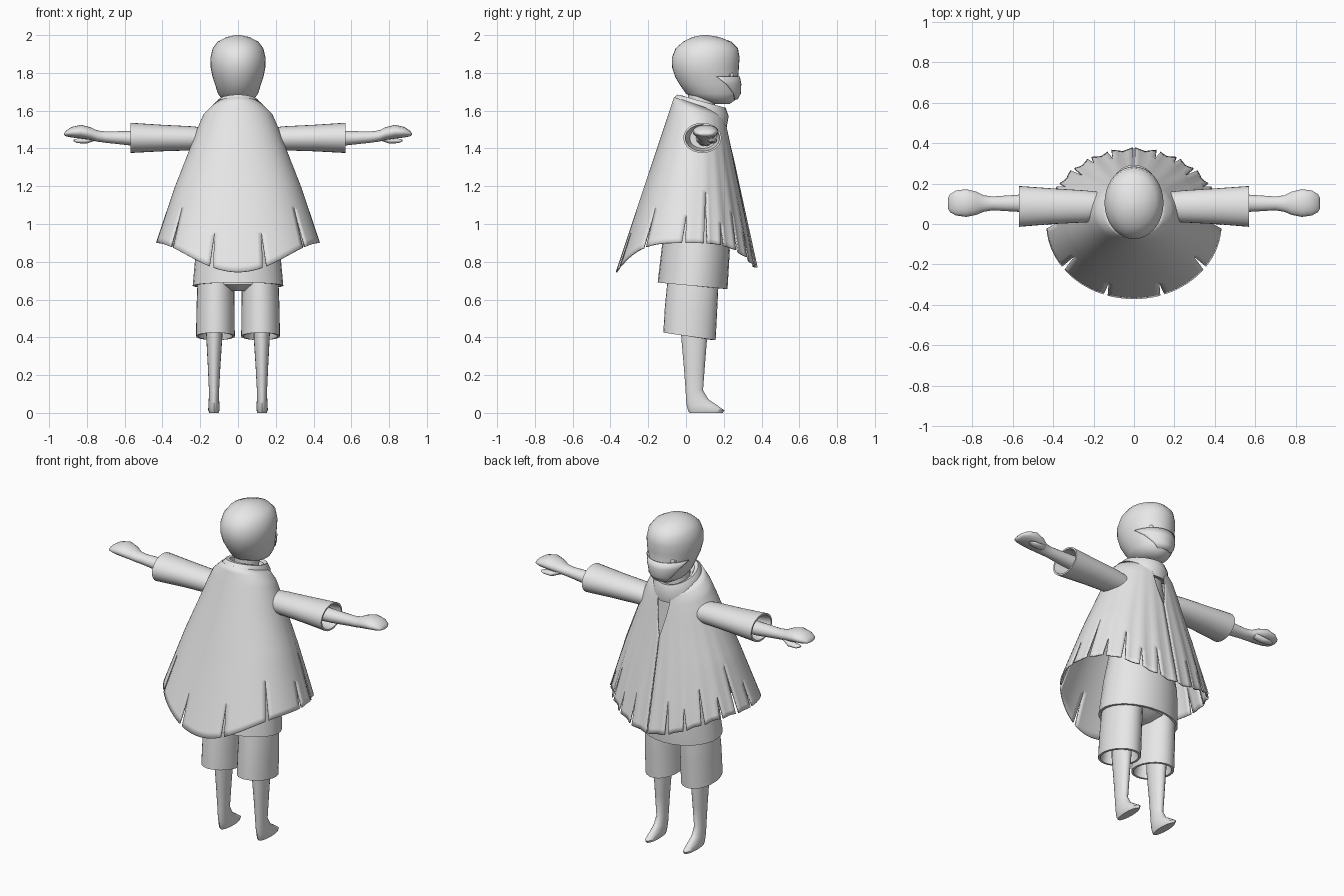
import bpy, bmesh
from math import sin, cos, radians, pi

cube = bpy.data.objects.get("Cube")
if cube:
    bpy.data.objects.remove(cube, do_unlink=True)

# One plain clay colour for everything
clay = bpy.data.materials.new("clay_grey")
clay.use_nodes = True
clay.diffuse_color = (0.8, 0.8, 0.8, 1)
clay.node_tree.nodes["Principled BSDF"].inputs["Base Color"].default_value = (0.8, 0.8, 0.8, 1)


def finish(name, bm, thickness=0, angle=40):
    """Turn a bmesh into a smooth shaded object."""
    bmesh.ops.recalc_face_normals(bm, faces=bm.faces[:])
    mesh = bpy.data.meshes.new(name)
    bm.to_mesh(mesh)
    bm.free()
    mesh.materials.append(clay)
    obj = bpy.data.objects.new(name, mesh)
    bpy.context.scene.collection.objects.link(obj)
    bpy.ops.object.select_all(action="DESELECT")
    obj.select_set(True)
    bpy.context.view_layer.objects.active = obj
    bpy.ops.object.shade_smooth_by_angle(angle=radians(angle))
    if thickness:
        solid = obj.modifiers.new("thickness", "SOLIDIFY")
        solid.thickness = thickness
        solid.offset = 0
    return obj


def loft(name, rings, axis="z", side=1, sides=28, angle=40):
    """Skin elliptical rings (position, u low, u high, y low, y high, tilt).
    Along z, u is x; along x, u is z. Tilt lifts the +y side of the ring."""
    bm = bmesh.new()
    loops = []
    for pos, u0, u1, y0, y1, *tilt in rings:
        loop = []
        for i in range(sides):
            a = 2 * pi * i / sides
            u = (u0 + u1) / 2 + (u1 - u0) / 2 * cos(a)
            y = (y0 + y1) / 2 + (y1 - y0) / 2 * sin(a)
            p = pos + (tilt[0] * sin(a) if tilt else 0)
            co = (side * u, y, p) if axis == "z" else (side * p, y, u)
            loop.append(bm.verts.new(co))
        loops.append(loop)
    for low, high in zip(loops, loops[1:]):
        for i in range(sides):
            j = (i + 1) % sides
            bm.faces.new((low[i], low[j], high[j], high[i]))
    bm.faces.new(loops[0])
    bm.faces.new(loops[-1])
    return finish(name, bm, angle=angle)


def centred(rows):
    """Rings symmetric in x from (z, half width, y back, y front, tilt)."""
    return [(z, -w, w, *rest) for z, w, *rest in rows]


# Head and neck
head_rows = [
    (1.635, .04, .14, .23), (1.66, .085, .05, .265), (1.69, .106, .0, .282),
    (1.74, .122, -.035, .285), (1.78, .135, -.058, .277), (1.83, .145, -.074, .28),
    (1.88, .146, -.075, .284), (1.93, .134, -.055, .275), (1.965, .108, -.015, .24),
    (1.99, .06, .035, .175), (2.0, .012, .085, .115)]
loft("head", centred(head_rows), sides=36, angle=60)
loft("neck", centred([(1.5, .08, .0, .16), (1.6, .07, .01, .15), (1.7, .07, .01, .16)]))

# Mask: thin shell over the lower front of the face
bm = bmesh.new()
columns = 16
grid = []
for z, w, back, front in head_rows[1:5]:
    half = radians(22 + 50 * (z - 1.64) / 0.14)
    grid.append([bm.verts.new(((w + .005) * sin(a), (back + front) / 2 + ((front - back) / 2 + .005) * cos(a), z))
                 for a in (half * (2 * i / columns - 1) for i in range(columns + 1))])
for low, high in zip(grid, grid[1:]):
    for i in range(columns):
        bm.faces.new((low[i], low[i + 1], high[i + 1], high[i]))
finish("face_mask", bm, thickness=.006)

# Eyes with raised rims
for side, label in ((1, "left"), (-1, "right")):
    bm = bmesh.new()
    bmesh.ops.create_uvsphere(bm, u_segments=16, v_segments=10, radius=.016)
    bmesh.ops.translate(bm, verts=bm.verts[:], vec=(side * .075, .237, 1.787))
    finish(label + "_eye", bm)
    bpy.ops.mesh.primitive_torus_add(
        location=(side * .078, .24, 1.787), rotation=(pi / 2, 0, -side * radians(38)),
        major_radius=.018, minor_radius=.004, major_segments=20, minor_segments=6)
    rim = bpy.context.object
    rim.name = label + "_eye_rim"
    rim.data.materials.append(clay)
    bpy.ops.object.shade_smooth_by_angle()

# Folded collar, sloping down to the chest
loft("collar", centred([
    (1.575, .135, -.05, .215, -.065), (1.62, .128, -.062, .226, -.05),
    (1.65, .108, -.045, .21, -.035), (1.645, .09, -.02, .185, -.035),
    (1.61, .08, .0, .165, -.04)]))


# Cape: slit panels around a sloping, flaring cone
flare = [(0, .125), (.07, .18), (.17, .212), (.31, .25), (.59, .33), (1, .43)]


def flare_at(t):
    for (t0, r0), (t1, r1) in zip(flare, flare[1:]):
        if t <= t1:
            return r0 + (r1 - r0) * (t - t0) / (t1 - t0)
    return flare[-1][1]


def cape_point(deg, t, side):
    a = radians(deg)
    s = sin(a)
    z_top = 1.625 - .045 * s
    z_hem = .9 - (.155 if s < 0 else .13) * abs(s) ** 3.5
    ripple = 1 + .022 * t * cos(radians(deg * 24)) * max(0, s) ** .5
    depth = .13 + .238 * t
    return (side * flare_at(t) * cos(a) * ripple,
            .07 * (1 - t) + depth * s * ripple,
            z_top + (z_hem - z_top) * t)


# Slit angle and the height fraction where each slit begins
slits = [(-90, 1), (-71, .81), (-36, .73), (-2, .8), (16, .62),
         (31, .82), (46, .72), (60, .84), (74, .78), (90, None)]


def gap(start, t):
    if start is None:  # front opening, a V at the throat
        return .5 + 16 * max(0, 1 - t / .32)
    return 1.4 * max(0, t - start) / (1 - start) if start < 1 else 0


bm = bmesh.new()
rows = 28
for side in (1, -1):
    for (a0, s0), (a1, s1) in zip(slits, slits[1:]):
        cols = max(4, round((a1 - a0) / 4))
        grid = []
        for r in range(rows + 1):
            t = r / rows
            lo, hi = a0 + gap(s0, t), a1 - gap(s1, t)
            grid.append([bm.verts.new(cape_point(lo + (hi - lo) * c / cols, t, side))
                         for c in range(cols + 1)])
        for top, low in zip(grid, grid[1:]):
            for c in range(cols):
                bm.faces.new((top[c], top[c + 1], low[c + 1], low[c]))
bmesh.ops.remove_doubles(bm, verts=bm.verts[:], dist=.0004)
finish("cape", bm, thickness=.008)

# Tunic under the cape, hollow at the hem
loft("tunic", centred([
    (.76, .2, -.12, .2, -.015), (.673, .225, -.135, .207, -.017),
    (.673, .24, -.15, .22, -.017), (.87, .222, -.128, .232, -.01),
    (1.1, .18, -.09, .2), (1.35, .15, -.05, .18), (1.56, .11, .0, .165)]))
loft("shorts_seat", centred([(.645, .05, -.06, .12), (.68, .17, -.1, .17), (.8, .19, -.1, .18)]))

# Limbs, built once for each side
for side, label in ((1, "left"), (-1, "right")):
    loft(label + "_shorts_leg", [
        (.5, .04, .2, -.09, .13, -.02), (.405, .03, .208, -.108, .142, -.02),
        (.405, .017, .222, -.12, .157, -.02), (.55, .018, .22, -.112, .165, -.01),
        (.68, .02, .215, -.1, .172), (.78, .03, .2, -.09, .17)], side=side)
    loft(label + "_leg", [
        (0, .103, .152, .018, .195), (.014, .098, .158, .01, .203),
        (.04, .098, .157, .004, .165), (.07, .1, .155, .0, .12),
        (.12, .1, .154, -.002, .09), (.25, .093, .16, -.012, .1),
        (.4, .083, .168, -.025, .112), (.55, .08, .17, -.03, .12)], side=side, sides=20)
    loft(label + "_sleeve", [
        (.1, 1.39, 1.5, .03, .15), (.24, 1.39, 1.517, .008, .166),
        (.4, 1.385, 1.525, .0, .176), (.57, 1.376, 1.536, -.014, .188),
        (.57, 1.386, 1.526, -.004, .178), (.46, 1.4, 1.51, .02, .16)],
        axis="x", side=side)
    loft(label + "_arm_and_hand", [
        (.4, 1.41, 1.5, .05, .15), (.57, 1.416, 1.492, .06, .145),
        (.7, 1.43, 1.49, .068, .136), (.745, 1.436, 1.495, .06, .142),
        (.78, 1.445, 1.512, .045, .16), (.83, 1.452, 1.525, .035, .172),
        (.88, 1.458, 1.514, .042, .166), (.91, 1.464, 1.495, .058, .148),
        (.92, 1.47, 1.482, .075, .13)], axis="x", side=side, sides=20, angle=60)
    loft(label + "_thumb", [
        (.755, 1.442, 1.475, .11, .145), (.8, 1.426, 1.456, .118, .165),
        (.85, 1.428, 1.452, .122, .164), (.872, 1.438, 1.446, .135, .153)],
        axis="x", side=side, sides=12, angle=60)
